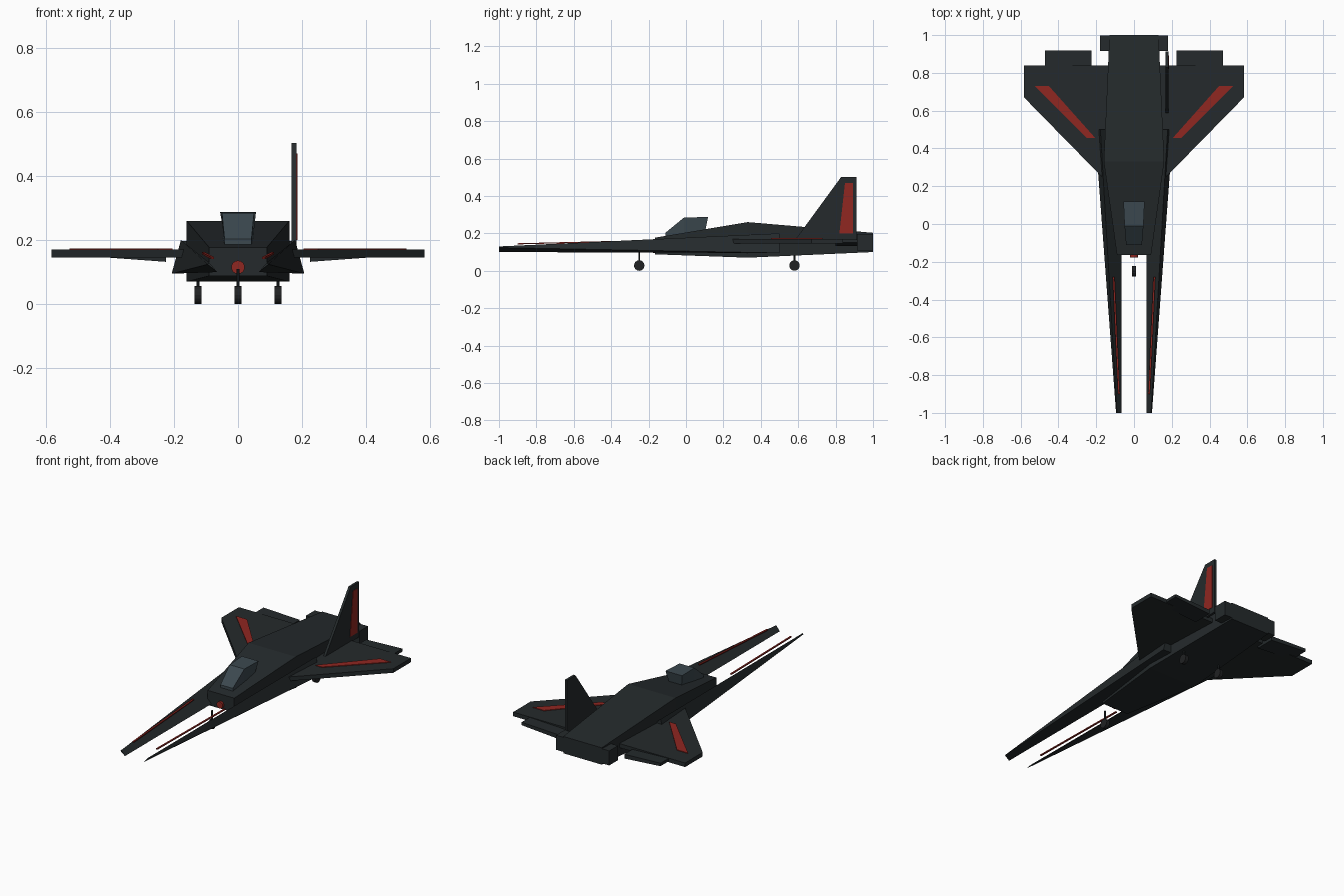
import bpy, bmesh
from math import pi
from mathutils import Matrix

if "Cube" in bpy.data.objects:
    bpy.data.objects.remove(bpy.data.objects["Cube"])


def material(name, rgb):
    m = bpy.data.materials.new(name)
    m.diffuse_color = (*rgb, 1)
    m.use_nodes = True
    m.node_tree.nodes["Principled BSDF"].inputs["Base Color"].default_value = m.diffuse_color
    return m


DARK = material("dark_hull", (0.018, 0.023, 0.025))
RED = material("red_trim", (0.28, 0.02, 0.015))
GLASS = material("canopy_glass", (0.045, 0.065, 0.078))
TYRE = material("gear_dark", (0.015, 0.016, 0.017))


def finish(name, bm, mat):
    bmesh.ops.recalc_face_normals(bm, faces=bm.faces)
    me = bpy.data.meshes.new(name)
    bm.to_mesh(me)
    bm.free()
    me.materials.append(mat)
    ob = bpy.data.objects.new(name, me)
    bpy.context.collection.objects.link(ob)
    return ob


def loft(name, sections, mat):
    """Closed skin through rings with equal point counts."""
    bm = bmesh.new()
    rings = [[bm.verts.new(p) for p in s] for s in sections]
    n = len(rings[0])
    for a, b in zip(rings, rings[1:]):
        for i in range(n):
            j = (i + 1) % n
            bm.faces.new((a[i], a[j], b[j], b[i]))
    bm.faces.new(rings[0])
    bm.faces.new(rings[-1])
    return finish(name, bm, mat)


def rect(y, hw, z0, z1, hw_top=None):
    t = hw if hw_top is None else hw_top
    return [(-hw, y, z0), (hw, y, z0), (t, y, z1), (-t, y, z1)]


def plate(name, outline, z0, z1, mat, s=1):
    """Flat plate from a top-view outline."""
    return loft(name, [[(s * x, y, z) for x, y in outline] for z in (z0, z1)], mat)


def upright(name, outline, x0, x1, mat):
    """Vertical plate from a side-view outline."""
    return loft(name, [[(x, y, z) for y, z in outline] for x in (x0, x1)], mat)


def cylinder(name, loc, r, length, axis, mat, sides=16):
    bm = bmesh.new()
    rot = {"x": Matrix.Rotation(pi / 2, 4, "Y"), "y": Matrix.Rotation(pi / 2, 4, "X"),
           "z": Matrix()}[axis]
    bmesh.ops.create_cone(bm, cap_ends=True, segments=sides, radius1=r, radius2=r,
                          depth=length, matrix=Matrix.Translation(loc) @ rot)
    return finish(name, bm, mat)


# Fuselage, tail block, nose sensor
loft("fuselage", [rect(-0.165, 0.09, 0.088, 0.177), rect(0.33, 0.16, 0.07, 0.26),
                  rect(1.0, 0.13, 0.10, 0.203)], DARK)
loft("tail_block", [rect(0.915, 0.18, 0.108, 0.197), rect(0.999, 0.18, 0.108, 0.197)], DARK)
cylinder("nose_sensor", (0, -0.165, 0.115), 0.021, 0.025, "y", RED)

# Canopy
loft("canopy", [
    [(-0.042, -0.11, 0.185), (0.042, -0.11, 0.185), (0.042, -0.11, 0.203), (-0.042, -0.11, 0.203)],
    [(-0.045, -0.01, 0.185), (0.045, -0.01, 0.185), (0.05, -0.01, 0.285), (-0.05, -0.01, 0.285)],
    [(-0.04, 0.10, 0.20), (0.04, 0.10, 0.20), (0.056, 0.118, 0.287), (-0.056, 0.118, 0.287)],
], GLASS)

for side, s in (("left", -1), ("right", 1)):
    # Forward prong: slanted sliver at the tip, triangle at the root
    loft(side + "_prong", [
        [(s * 0.065, -1, 0.10), (s * 0.095, -1, 0.124), (s * 0.09, -1, 0.13)],
        [(s * 0.065, 0.5, 0.10), (s * 0.207, 0.5, 0.095), (s * 0.178, 0.5, 0.20)]], DARK)
    loft(side + "_prong_stripe", [
        [(s * (x + dx), y, z + dz) for dx, dz in ((-.005, 0), (.005, 0), (.005, .006), (-.005, .006))]
        for x, y, z in ((0.08, -0.9, 0.141), (0.108, -0.28, 0.156))], RED)

    # Wing with stripe and flap
    plate(side + "_wing", [(0.10, 0.18), (0.19, 0.27), (0.582, 0.67), (0.582, 0.84), (0.10, 0.84)],
          0.145, 0.17, DARK, s)
    plate(side + "_wing_stripe", [(0.205, 0.455), (0.25, 0.455), (0.525, 0.73), (0.45, 0.73)],
          0.168, 0.174, RED, s)
    loft(side + "_flap", [
        [(s * 0.225, y, 0.132), (s * 0.47, y, 0.15), (s * 0.47, y, 0.168), (s * 0.225, y, 0.158)]
        for y in (0.80, 0.918)], DARK)

# Single tail fin with outer panel
upright("tail_fin", [(0.58, 0.16), (0.83, 0.502), (0.912, 0.502), (0.912, 0.165)],
        0.167, 0.182, DARK)
upright("fin_panel", [(0.82, 0.20), (0.85, 0.47), (0.892, 0.47), (0.892, 0.20)],
        0.178, 0.185, RED)

# Landing gear
for name, x, y, top in (("nose", 0, -0.25, 0.11), ("left", -0.125, 0.58, 0.095),
                        ("right", 0.125, 0.58, 0.095)):
    cylinder(name + "_wheel", (x, y, 0.028), 0.028, 0.021, "x", TYRE)
    cylinder(name + "_strut", (x, y, (0.03 + top) / 2), 0.005, top - 0.03, "z", DARK, 8)
